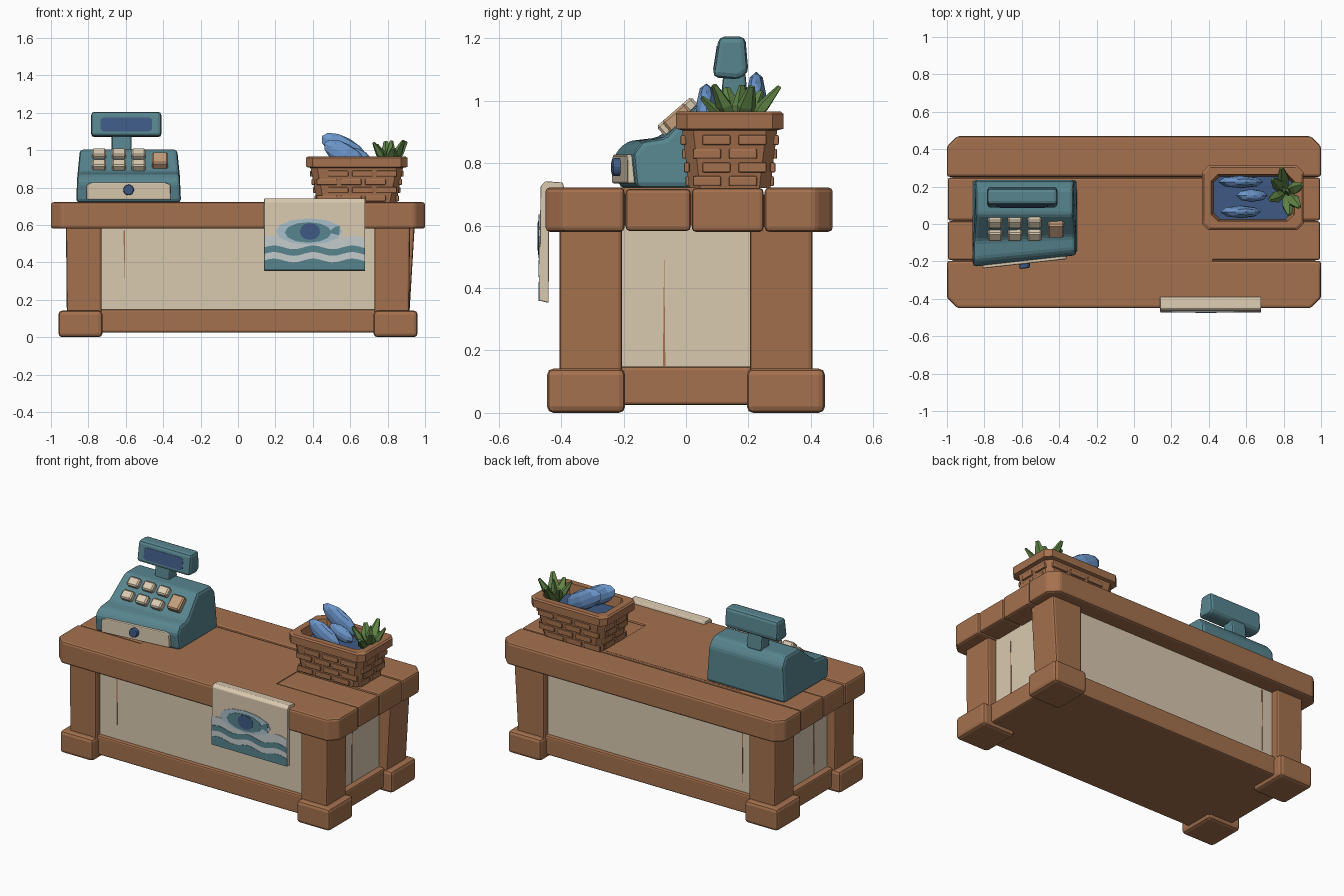
import bpy, bmesh, math
from mathutils import Vector, Matrix

cube = bpy.data.objects.get("Cube")
if cube:
    bpy.data.objects.remove(cube, do_unlink=True)


def material(name, code):
    m = bpy.data.materials.new(name)
    m.use_nodes = True
    col = [((int(code[i:i + 2], 16) / 255 + 0.055) / 1.055) ** 2.4 for i in (0, 2, 4)] + [1]
    m.diffuse_color = col
    m.node_tree.nodes["Principled BSDF"].inputs["Base Color"].default_value = col
    return m


WOOD = material("wood", "A5714E")
CREAM = material("cream", "DACAB0")
TEAL = material("teal", "58858F")
NAVY = material("navy", "3F5A85")
BLUE = material("fish_blue", "6C96CB")
GREEN = material("leaf_green", "5F8345")
TAN = material("tan", "C49E7C")
PALE = material("pale_cloth", "C5CCCB")
HAZE = material("hazy_blue", "A9BFCB")


def finish(name, bm, mats, bevel=0.0, segments=2):
    bmesh.ops.recalc_face_normals(bm, faces=bm.faces)
    me = bpy.data.meshes.new(name)
    bm.to_mesh(me)
    bm.free()
    for m in mats:
        me.materials.append(m)
    ob = bpy.data.objects.new(name, me)
    bpy.context.collection.objects.link(ob)
    if bevel:
        mod = ob.modifiers.new("soft_edges", "BEVEL")
        mod.width, mod.segments, mod.limit_method = bevel, segments, "ANGLE"
    return ob


def loft(name, rings, mats, bevel=0.0, cap_index=0):
    """Skin a list of rings and cap both ends."""
    bm = bmesh.new()
    rows = [[bm.verts.new(p) for p in r] for r in rings]
    n = len(rows[0])
    for a, b in zip(rows, rows[1:]):
        for i in range(n):
            bm.faces.new((a[i], a[(i + 1) % n], b[(i + 1) % n], b[i]))
    bm.faces.new(rows[0][::-1])
    bm.faces.new(rows[-1]).material_index = cap_index
    return finish(name, bm, mats, bevel)


def prism(name, pts, axis, lo, hi, mat, bevel=0.0):
    """Extrude a flat outline along an axis."""
    place = {"x": lambda a, b, d: (d, a, b), "y": lambda a, b, d: (a, d, b),
             "z": lambda a, b, d: (a, b, d)}[axis]
    return loft(name, [[place(a, b, d) for a, b in pts] for d in (lo, hi)], [mat], bevel)


def box(name, x, y, z, mat, bevel=0.012, flare=(0, 0)):
    """Box from ranges; flare shifts the outer top edges outward."""
    def ring(h, fx, fy):
        gx = [v + math.copysign(fx, v) if abs(v) == max(map(abs, x)) else v for v in x]
        gy = [v + math.copysign(fy, v) if abs(v) == max(map(abs, y)) else v for v in y]
        return [(gx[0], gy[0], h), (gx[1], gy[0], h), (gx[1], gy[1], h), (gx[0], gy[1], h)]
    return loft(name, [ring(z[0], 0, 0), ring(z[1], *flare)], [mat], bevel)


# Counter base: panel body, rails, posts and feet
box("panel_body", (-.86, .86), (-.36, .36), (.1, .6), CREAM, 0)
box("base_rail", (-.9, .9), (-.385, .385), (.025, .148), WOOD, .01)
for sx, side in ((-1, "right"), (1, "left")):
    for sy, end in ((-1, "front"), (1, "back")):
        xs, ys = sorted((sx * .73, sx * .915)), sorted((sy * .205, sy * .405))
        flare = (.03, 0) if sx > 0 and sy > 0 else (.005, 0)
        box(f"{end}_{side}_post", xs, ys, (.1, .6), WOOD, .012, flare)
        xs, ys = sorted((sx * .725, sx * .96)), sorted((sy * .195, sy * .445))
        box(f"{end}_{side}_foot", xs, ys, (0, .142), WOOD, .02)

# Thin cracks in the panels
prism("front_crack", [(-.612, .57), (-.604, .57), (-.607, .24)], "y", -.363, -.359, WOOD)
prism("back_crack", [(-.66, .57), (-.652, .57), (-.655, .17)], "y", .359, .363, WOOD)
for s in (-1, 1):
    prism("side_crack", [(-.074, .15), (-.066, .15), (-.07, .52)], "x", s * .859, s * .863, WOOD)

# Counter top: chamfered outer planks, straight inner planks, worn-flat middle
for name, inner, outer in (("front_plank", -.197, -.45), ("back_plank", .252, .47)):
    c = outer - math.copysign(.055, outer)
    outline = [(-1, inner), (-1, c), (-.945, outer), (.945, outer), (1, c), (1, inner)]
    prism(name, outline, "z", .58, .722, WOOD, .014)
box("inner_front_plank", (-.995, .995), (-.193, .015), (.583, .717), WOOD, .012)
box("inner_back_plank", (-.995, .995), (.019, .248), (.58, .72), WOOD, .012)
box("worn_middle", (-.55, .42), (-.42, .235), (.6, .7215), WOOD, 0)
box("plank_core", (-.97, .97), (-.4, .44), (.6, .7), WOOD, 0)

# Cash register
CX = -.585


def skew(ob):
    """Narrow towards the top and turn the front slightly."""
    for v in ob.data.vertices:
        x, y, z = v.co
        v.co.x = CX + (x - CX) * (1 - .35 * max(0, z - .8))
        if y < 0:
            v.co.y += .11 * (x + .86) * min(1, -y / .23)
    return ob


body = [(-.215, .72), (-.23, .83), (-.19, .87), (-.09, .882), (.05, 1.003),
        (.19, 1.003), (.23, .95), (.235, .72)]
skew(prism("register_body", body, "x", -.865, -.305, TEAL, .018))
drawer = [(-.81, .735), (-.36, .735), (-.36, .815), (-.39, .828), (-.78, .828), (-.81, .815)]
skew(prism("register_drawer", drawer, "y", -.243, -.2, CREAM, .006))
knob = [(CX + .03 * math.cos(i * math.tau / 8), .787 + .03 * math.sin(i * math.tau / 8)) for i in range(8)]
skew(prism("drawer_knob", knob, "y", -.268, -.235, NAVY, .008))

# Keys on the sloping face
slope = math.atan2(.121, .14)


def key(name, x, t, w, d, h, mat):
    bm = bmesh.new()
    m = (Matrix.Translation((x, -.09 + .14 * t, .882 + .121 * t))
         @ Matrix.Rotation(slope, 4, "X") @ Matrix.Diagonal((w, d, h, 1)))
    bmesh.ops.create_cube(bm, size=1, matrix=m)
    finish(name, bm, [mat], .008, 1)


for x in (-.742, -.637, -.532):
    for t in (.26, .74):
        key("key", x, t, .075, .058, .06, CREAM)
key("large_key", -.417, .48, .085, .095, .06, TAN)

# Display on its neck
prism("display_neck", [(.11, .99), (.2, .99), (.19, 1.09), (.12, 1.09)], "x", -.675, -.57, TEAL, .01)
head = [(.085, 1.075), (.105, 1.205), (.19, 1.205), (.2, 1.09), (.17, 1.068)]
prism("display_head", head, "x", -.785, -.41, TEAL, .018)
glass = [(-.735, 1.11), (-.72, 1.1), (-.475, 1.1), (-.46, 1.11), (-.46, 1.165),
         (-.475, 1.175), (-.72, 1.175), (-.735, 1.165)]
screen = prism("display_screen", glass, "y", 0, .006, NAVY)
for v in screen.data.vertices:
    v.co.y += .083 + (v.co.z - 1.075) * .154

# Basket: stepped octagonal shell with a dark inside
BX, BY = .635, .14


def octagon(hx, hy, z, c=.035):
    quarter = [(hx, hy - c), (hx - c, hy)]
    pts = quarter + [(-x, y) for x, y in quarter[::-1]]
    pts += [(-x, -y) for x, y in pts]
    return [(BX + x, BY + y, z) for x, y in pts]


loft("basket", [octagon(.212, .13, .72), octagon(.247, .152, .905), octagon(.27, .172, .91),
                octagon(.272, .172, .958), octagon(.262, .162, .966), octagon(.222, .125, .966),
                octagon(.21, .115, .9)], [WOOD, NAVY], 0, 1)

# Woven slats on the basket walls
for row in range(4):
    z = .742 + row * .044
    grow = (z - .72) / .185
    hx, hy = .212 + .035 * grow, .13 + .022 * grow
    for s in (-1, 1):
        for k in range(3):
            u = (k - 1) * .13 + (.03 if row % 2 else -.03)
            yy, xx = BY + s * hy, BX + s * hx
            box("slat", (BX + u - .055, BX + u + .055), (yy - .009, yy + .009), (z - .016, z + .016), WOOD, .005)
            if k < 2:
                w = BY + (k - .5) * .115 + (.015 if row % 2 else -.015)
                box("slat", (xx - .009, xx + .009), (w - .045, w + .045), (z - .016, z + .016), WOOD, .005)

# Fish heaped in the basket
for x, y, z, length, height, tilt in ((.57, .225, 1.005, .14, .062, 30), (.63, .152, .965, .09, .045, 20),
                                      (.57, .065, .975, .125, .06, 30)):
    bm = bmesh.new()
    m = (Matrix.Translation((x, y, z)) @ Matrix.Rotation(math.radians(tilt), 4, "Y")
         @ Matrix.Diagonal((length, .034, height, 1)))
    bmesh.ops.create_uvsphere(bm, u_segments=8, v_segments=6, radius=1, matrix=m)
    finish("fish", bm, [BLUE])

# Leaf bunch
root = Vector((.81, .17, .89))
for tip in ((.725, .13, 1.04), (.9, .21, 1.045), (.885, .09, 1.05), (.79, .3, 1.045),
            (.74, .24, 1.03), (.83, .05, 1.01), (.82, .18, 1.05)):
    d = Vector(tip) - root
    turn = d.to_track_quat("Z", "Y")
    rings = [[root + d * t + turn @ Vector((r * math.cos(i * math.tau / 5), .6 * r * math.sin(i * math.tau / 5), 0))
              for i in range(5)] for t, r in ((0, .016), (.6, .034), (1, .012))]
    loft("leaf", rings, [GREEN])

# Cloth hanging over the front edge
fold = [(-.39, .72), (-.395, .738), (-.45, .742), (-.466, .725), (-.47, .36), (-.44, .352), (-.438, .7)]
prism("hanging_cloth", fold, "x", .14, .68, CREAM, .004)


def wave(x, z):
    return z + .01 * math.sin((x - .14) * 30)


def band(name, low, high, depth, mat):
    xs = [.141 + .538 * i / 24 for i in range(25)]
    bottom = [(x, wave(x, low) if low > .4 else low) for x in xs]
    prism(name, bottom + [(x, wave(x, high)) for x in xs[::-1]], "y", -.47 - depth, -.468, mat)


def oval(name, x, z, rx, rz, depth, mat):
    pts = [(x + rx * math.cos(i * math.tau / 12), z + rz * math.sin(i * math.tau / 12)) for i in range(12)]
    prism(name, pts, "y", -.47 - depth, -.468, mat)


band("cloth_pale_field", .41, .535, .001, PALE)
band("cloth_lower_stripe", .358, .41, .003, TEAL)
band("cloth_upper_stripe", .445, .48, .003, TEAL)
oval("cloth_haze", .38, .565, .18, .07, .002, HAZE)
oval("cloth_fish_body", .375, .56, .125, .055, .004, TEAL)
oval("cloth_fish_middle", .385, .565, .055, .045, .006, NAVY)
tail = [(.48, .56), (.54, .545), (.545, .595), (.52, .59)]
prism("cloth_fish_tail", tail, "y", -.474, -.468, TEAL)
